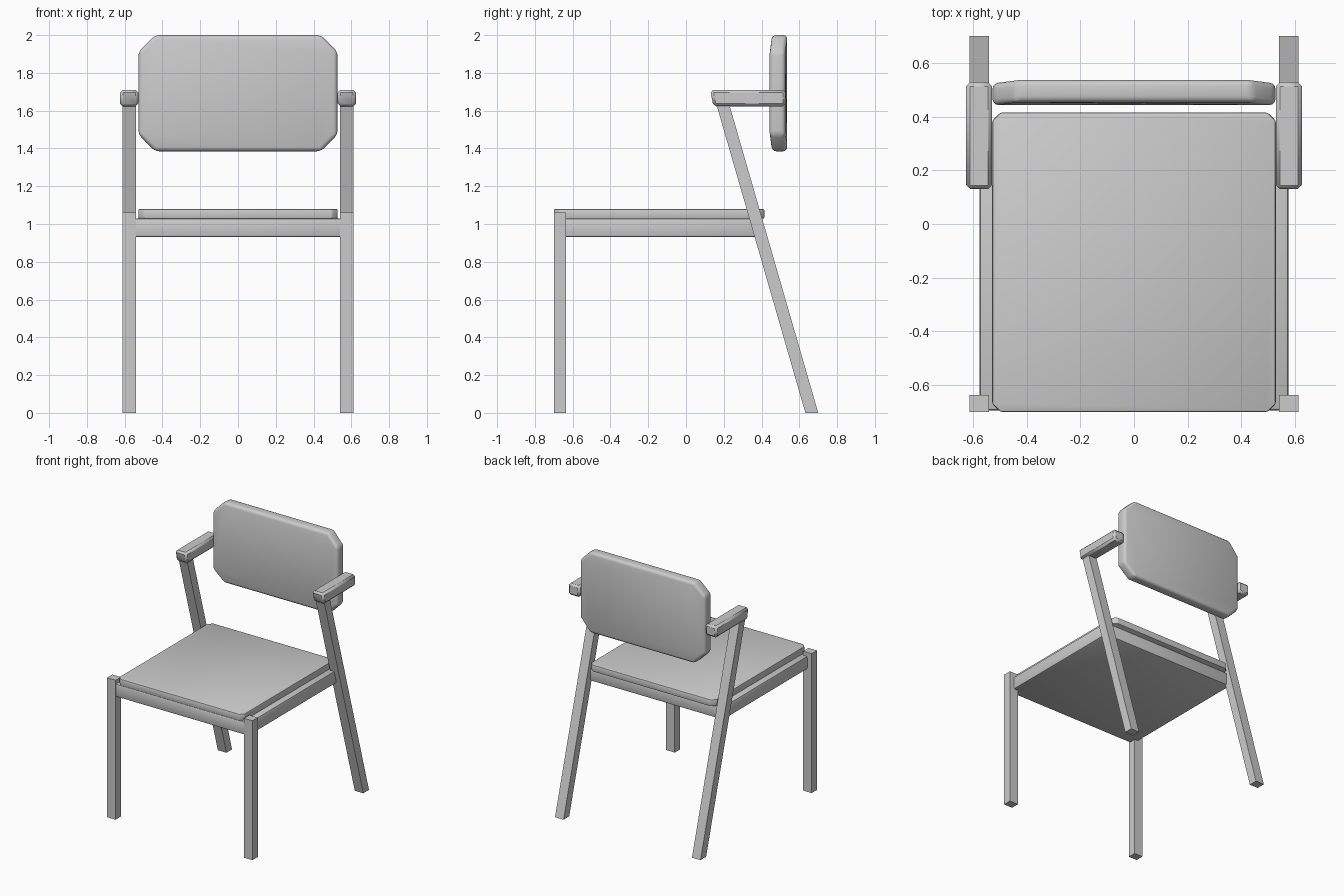
import bpy
import bmesh
import math

cube = bpy.data.objects.get("Cube")
if cube:
    bpy.data.objects.remove(cube, do_unlink=True)

GREY = (0.6, 0.6, 0.6, 1.0)
mat = bpy.data.materials.new("plain grey")
mat.use_nodes = True
mat.diffuse_color = GREY
mat.node_tree.nodes["Principled BSDF"].inputs["Base Color"].default_value = GREY


def prism(name, outline, axis, lo, hi, bevel=0.0, segments=1, bend=0.0):
    """Extrude a 2D outline along an axis, then soften its edges."""
    def place(p, d):
        co = list(p)
        co.insert("xyz".index(axis), d)
        return co

    bm = bmesh.new()
    ends = [[bm.verts.new(place(p, d)) for p in outline] for d in (lo, hi)]
    n = len(outline)
    bm.faces.new(ends[0])
    bm.faces.new(ends[1])
    for i in range(n):
        j = (i + 1) % n
        bm.faces.new((ends[0][i], ends[0][j], ends[1][j], ends[1][i]))
    if bevel:
        bmesh.ops.bevel(bm, geom=list(bm.edges), offset=bevel,
                        segments=segments, profile=0.5, affect='EDGES')
    # Outer ends lean forward
    for v in bm.verts:
        v.co.y -= bend * min(1, max(0, (abs(v.co.x) - 0.4) / 0.1))
    bmesh.ops.recalc_face_normals(bm, faces=bm.faces)
    me = bpy.data.meshes.new(name)
    bm.to_mesh(me)
    bm.free()
    me.materials.append(mat)
    ob = bpy.data.objects.new(name, me)
    bpy.context.collection.objects.link(ob)
    if bevel:
        bpy.ops.object.select_all(action='DESELECT')
        ob.select_set(True)
        bpy.context.view_layer.objects.active = ob
        bpy.ops.object.shade_smooth_by_angle(angle=math.radians(40))
    return ob


def cut_rect(w, lo, hi, c):
    """Rectangle of half width w with corners cut by c."""
    return [(-w + c, lo), (w - c, lo), (w, lo + c), (w, hi - c),
            (w - c, hi), (-w + c, hi), (-w, hi - c), (-w, lo + c)]


# Legs and armrests, one of each per side
for side, s in (("left", 1), ("right", -1)):
    lo, hi = sorted((s * 0.54, s * 0.612))
    prism(side + "_front_leg",
          [(-0.70, 0), (-0.636, 0), (-0.636, 1.06), (-0.70, 1.06)], "x", lo, hi)
    prism(side + "_rear_leg",
          [(0.632, 0), (0.70, 0), (0.227, 1.64), (0.159, 1.64)], "x", lo, hi)
    lo, hi = sorted((s * 0.528, s * 0.625))
    prism(side + "_armrest",
          [(0.128, 1.71), (0.145, 1.622), (0.528, 1.622), (0.528, 1.71)],
          "x", lo, hi, 0.015)

# Seat frame under the cushion
prism("seat_frame", [(-0.695, 0.93), (0.375, 0.93), (0.375, 1.03), (-0.695, 1.03)],
      "x", -0.575, 0.575, 0.012, 2)

# Cushion and backrest with cut corners
prism("seat_cushion", cut_rect(0.528, -0.70, 0.415, 0.03), "z", 1.028, 1.08, 0.008, 2)
prism("backrest", cut_rect(0.527, 1.385, 2.0, 0.088), "y", 0.457, 0.54,
      0.022, 3, bend=0.014)
